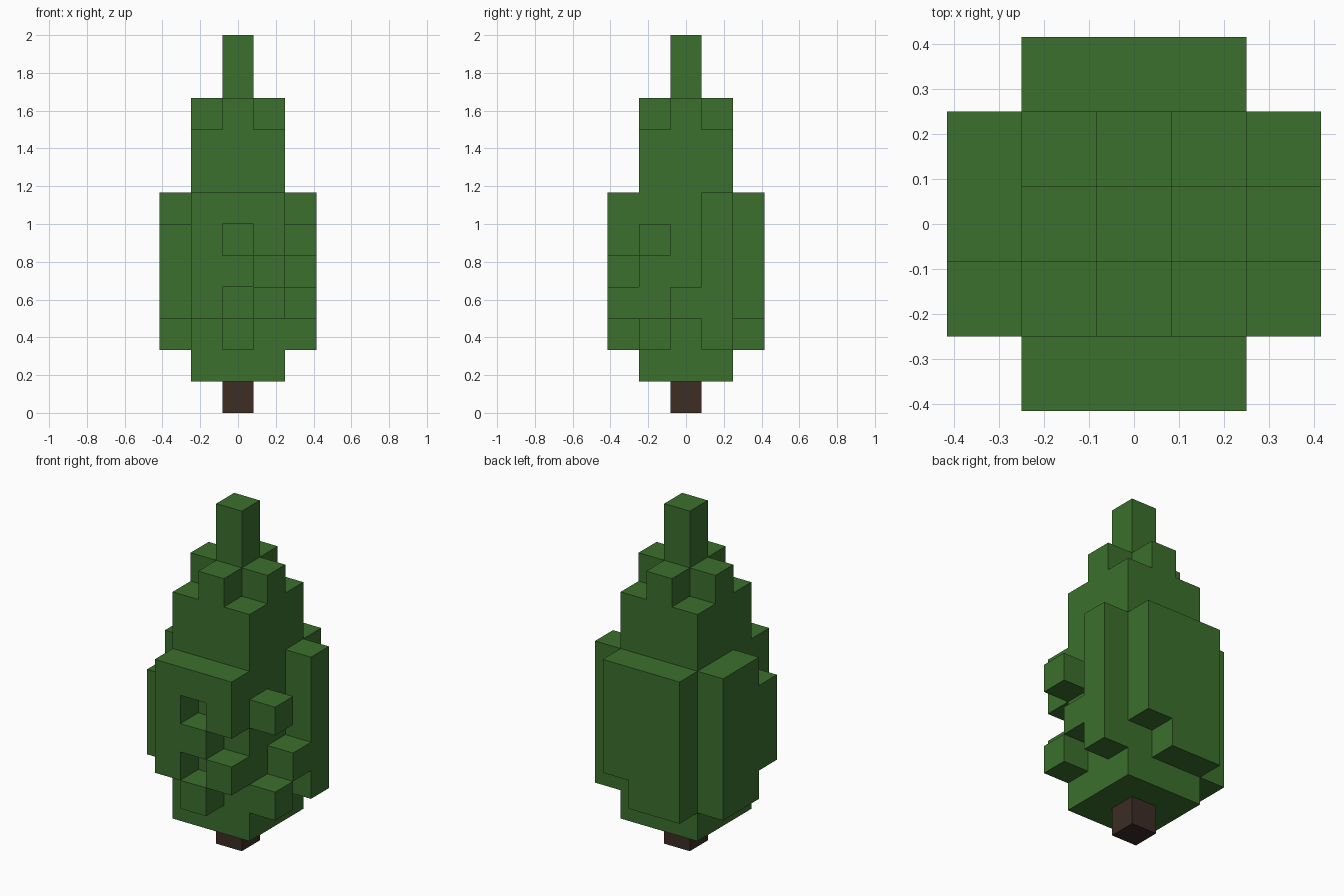
import bpy
import bmesh
from mathutils import Vector

U = 1 / 6  # edge of one block

cube = bpy.data.objects.get("Cube")
if cube:
    bpy.data.objects.remove(cube, do_unlink=True)


def material(name, rgb):
    m = bpy.data.materials.new(name)
    m.use_nodes = True
    m.diffuse_color = (*rgb, 1)
    m.node_tree.nodes["Principled BSDF"].inputs["Base Color"].default_value = (*rgb, 1)
    return m


def box(xs, ys, zs):
    return {(x, y, z) for x in xs for y in ys for z in zs}


def panel(rows, place):
    """Blocks marked # in rows (top row first), put on a side by place(column, z)."""
    return {place(col - 1, 6 - r) for r, row in enumerate(rows)
            for col, mark in enumerate(row) if mark == "#"}


def build(name, cells, mat):
    """Mesh the outer skin of a set of blocks."""
    bm = bmesh.new()
    for cell in cells:
        centre = Vector(cell) + Vector((0, 0, 0.5))
        for axis in range(3):
            for sign in (-1, 1):
                n = Vector((0, 0, 0))
                n[axis] = sign
                if tuple(int(c + d) for c, d in zip(cell, n)) in cells:
                    continue
                a = Vector((0, 0, 0))
                a[(axis + 1) % 3] = 0.5
                b = n.cross(a)
                corners = (-a - b, a - b, a + b, b - a)
                bm.faces.new([bm.verts.new((centre + n / 2 + c) * U) for c in corners])
    bmesh.ops.remove_doubles(bm, verts=bm.verts[:], dist=U / 100)
    mesh = bpy.data.meshes.new(name)
    bm.to_mesh(mesh)
    bm.free()
    mesh.materials.append(mat)
    obj = bpy.data.objects.new(name, mesh)
    bpy.context.collection.objects.link(obj)
    return obj


leaf_green = material("leaf green", (0.044, 0.162, 0.026))
bark_brown = material("bark brown", (0.045, 0.026, 0.018))

# Trunk
build("trunk", {(0, 0, 0)}, bark_brown)

# Core, shoulder cross and spire
mid = range(-1, 2)
foliage = box(mid, mid, range(1, 9))
foliage |= box(mid, [0], [9]) | box([0], mid, [9]) | box([0], [0], range(9, 12))

# Ragged leaf layers; columns run from low to high x or y
foliage |= panel(["###", "#.#", "##.", "#.#", ".#."], lambda c, z: (c, -2, z))  # front
foliage |= panel(["###", "###", "###", "###", "##."], lambda c, z: (c, 2, z))   # back
foliage |= panel(["..#", "#.#", "..#", ".##", "#.#"], lambda c, z: (2, c, z))   # left
foliage |= panel([".##", "###", "###", "###", ".##"], lambda c, z: (-2, c, z))  # right
build("foliage", foliage, leaf_green)
